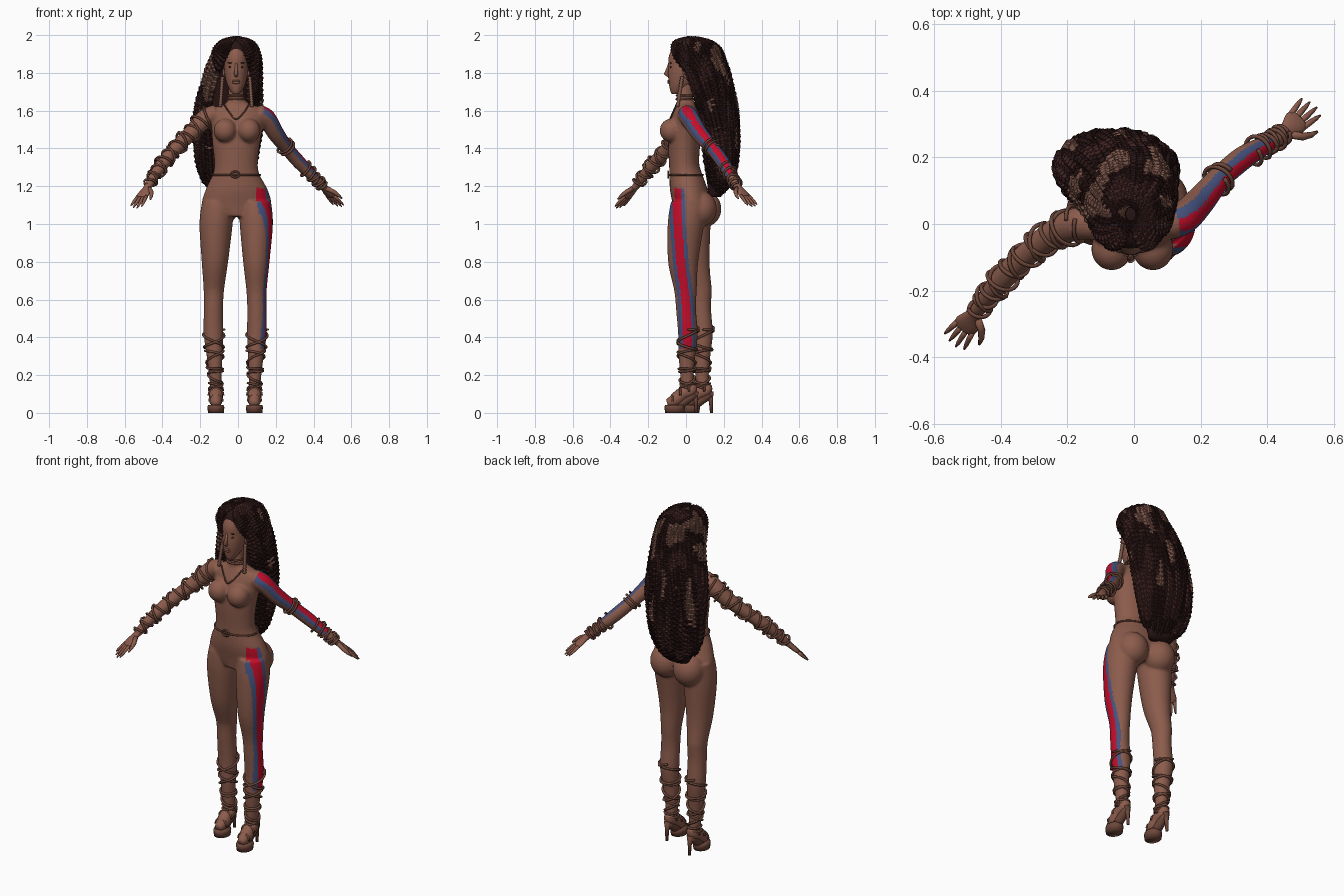
import bpy, bmesh, math, random
from math import sin, cos, pi
from mathutils import Vector, noise

random.seed(4)
if "Cube" in bpy.data.objects:
    bpy.data.objects.remove(bpy.data.objects["Cube"])


def material(name, rgb):
    m = bpy.data.materials.new(name)
    m.use_nodes = True
    m.diffuse_color = (*rgb, 1)
    m.node_tree.nodes["Principled BSDF"].inputs["Base Color"].default_value = (*rgb, 1)
    return m


SKIN = material("warm brown", (.26, .107, .072))
RED = material("crimson", (.55, .004, .022))
BLUE = material("slate blue", (.06, .085, .21))
CORD = material("cord brown", (.15, .062, .042))
HAIR = material("darkest brown", (.022, .007, .007))
HAIR2 = material("dark auburn", (.05, .017, .016))
HAIR3 = material("hair highlight", (.2, .09, .065))
DARK = material("lash brown", (.04, .018, .014))


def spline(keys, n):
    """Smooth samples through keys of any width."""
    out = []
    for i in range(len(keys) - 1):
        p = [keys[max(0, min(len(keys) - 1, i + j))] for j in (-1, 0, 1, 2)]
        for s in range(n):
            t = s / n
            out.append([b + .5 * t * (c - a + t * (2*a - 5*b + 4*c - d + t * (3*(b - c) + d - a)))
                        for a, b, c, d in zip(*p)])
    return out + [list(keys[-1])]


def add_rings(bm, rings, mat=lambda c: 0):
    vs = [[bm.verts.new(p) for p in r] for r in rings]
    n = len(vs[0])
    for a, b in zip(vs, vs[1:]):
        index = mat((a[0].co + b[n // 2].co) / 2)
        for i in range(n):
            bm.faces.new((a[i], a[(i + 1) % n], b[(i + 1) % n], b[i])).material_index = index
    bm.faces.new(vs[0][::-1])
    bm.faces.new(vs[-1])


def ellipses(keys, sides=28, grow=0):
    """Level rings from x, y, z, rx, ry."""
    return [[Vector((x + (rx + grow) * cos(2*pi*i/sides), y + (ry + grow) * sin(2*pi*i/sides), z))
             for i in range(sides)] for x, y, z, rx, ry in keys]


def frames(pts):
    u, out = Vector((.31, .17, .93)), []
    for i in range(len(pts)):
        t = (pts[min(i + 1, len(pts) - 1)] - pts[max(i - 1, 0)]).normalized()
        u = (u - t * u.dot(t)).normalized()
        out.append((u, t.cross(u)))
    return out


def add_tube(bm, pts, radii, sides=8, mat=lambda c: 0):
    rings = [[p + r * (u * cos(2*pi*i/sides) + v * sin(2*pi*i/sides)) for i in range(sides)]
             for p, r, (u, v) in zip(pts, radii, frames(pts))]
    add_rings(bm, rings, mat)


def add_ball(bm, centre, size):
    made = bmesh.ops.create_uvsphere(bm, u_segments=20, v_segments=12, radius=1)["verts"]
    for v in made:
        v.co = Vector([c + s * k for c, s, k in zip(centre, size, v.co)])


def finish(name, bm, mats, smooth=True):
    bmesh.ops.recalc_face_normals(bm, faces=bm.faces)
    me = bpy.data.meshes.new(name)
    bm.to_mesh(me)
    bm.free()
    for m in mats:
        me.materials.append(m)
    ob = bpy.data.objects.new(name, me)
    bpy.context.collection.objects.link(ob)
    for p in me.polygons:
        p.use_smooth = smooth
    return ob


def cord(name, pts, r, closed=False, mat=CORD):
    bm = bmesh.new()
    pts = [Vector(p) for p in pts]
    add_tube(bm, pts, [r] * len(pts), 6)
    return finish(name, bm, [mat])


# Limb and torso sections
torso = spline([(0, .02, 1.04, .1, .08), (-.007, .03, 1.1, .18, .1), (-.007, .015, 1.18, .165, .1),
                (-.01, 0, 1.26, .125, .088), (-.01, -.01, 1.32, .115, .08), (-.01, -.01, 1.42, .125, .085),
                (-.005, -.005, 1.5, .135, .085), (0, 0, 1.57, .14, .075), (0, 0, 1.615, .12, .055),
                (-.005, 0, 1.64, .06, .046), (-.01, -.005, 1.68, .042, .042), (-.01, 0, 1.75, .04, .042)], 5)
left_leg = spline([(.09, .02, 1.12, .085, .1), (.097, 0, 1, .088, .097), (.097, -.015, .8, .07, .08),
                   (.098, -.003, .65, .054, .06), (.1, 0, .55, .051, .053), (.1, .01, .42, .052, .052),
                   (.094, .005, .3, .042, .044), (.09, .005, .2, .034, .036), (.087, .01, .13, .03, .034)], 6)
right_leg = []
for x, y, z, rx, ry in left_leg:
    back = min(1, max(0, (1.1 - z) / .45))
    right_leg.append([-x - .016 - .014 * back, y + .02 + .06 * back, z, rx, ry])
left_arm = spline([(.1, 0, 1.585, .05), (.15, .02, 1.56, .05), (.2, .07, 1.48, .045), (.26, .14, 1.4, .037),
                   (.33, .2, 1.32, .036), (.4, .24, 1.25, .028), (.45, .27, 1.2, .022)], 8)
right_arm = spline([(-.11, 0, 1.585, .05), (-.17, 0, 1.56, .05), (-.24, -.03, 1.49, .043),
                    (-.32, -.09, 1.41, .036), (-.39, -.16, 1.33, .036), (-.44, -.22, 1.26, .028),
                    (-.475, -.265, 1.2, .022)], 8)

# Body: overlapping masses fused into one skin
bm = bmesh.new()
for part in (torso, left_leg, right_leg):
    add_rings(bm, ellipses(part))
for arm in (left_arm, right_arm):
    add_tube(bm, [Vector(k[:3]) for k in arm], [k[3] for k in arm], 20)
for s in (-1, 1):
    add_ball(bm, (s * .062 - .005, -.075, 1.495), (.062, .065, .064))
    add_ball(bm, (s * .083 - .008, .088 - s * .012, 1.08), (.088, .088, .095))
rough = finish("body_rough", bm, [SKIN])
mod = rough.modifiers.new("fuse", "REMESH")
mod.mode, mod.voxel_size = "VOXEL", .007
mod = rough.modifiers.new("soften", "SMOOTH")
mod.factor, mod.iterations = .5, 8
mesh = bpy.data.meshes.new_from_object(rough.evaluated_get(bpy.context.evaluated_depsgraph_get()))
body = bpy.data.objects.new("body", mesh)
bpy.context.collection.objects.link(body)
bpy.data.objects.remove(rough)
mesh.materials.clear()
for m in (SKIN, RED, BLUE):
    mesh.materials.append(m)

# Painted stripes down the left arm and left leg
line = spline([(1.19, -.05), (1, -.043), (.8, -.028), (.6, -.002), (.34, .008)], 6)
arm_pts = [Vector(k[:3]) for k in left_arm]
outward = Vector((.7, -.15, .7)).normalized()
for p in mesh.polygons:
    p.use_smooth = True
    c = p.center
    if .34 < c.z < 1.19 and c.x > .095 and p.normal.x > .15:
        d = abs(c.y - min(line, key=lambda k: abs(k[0] - c.z))[1])
        p.material_index = 1 if d < .023 else 2 if d < .042 else 0
    elif c.x > .11 and c.z > 1.2:
        i = min(range(len(arm_pts)), key=lambda k: (arm_pts[k] - c).length)
        if 3 < i < 41:
            a = (c - arm_pts[i]).angle(outward)
            p.material_index = 1 if a < .5 else 2 if a < 1.15 else 0

# Head and face
bm = bmesh.new()
add_rings(bm, ellipses(spline([(-.01, -.055, 1.688, .016, .02), (-.01, -.047, 1.705, .03, .036),
                               (-.01, -.03, 1.74, .048, .06), (-.01, -.015, 1.79, .06, .08),
                               (-.01, -.005, 1.84, .064, .088), (-.01, 0, 1.89, .064, .09),
                               (-.01, .01, 1.94, .05, .075), (-.01, .01, 1.97, .02, .03)], 5)))
add_tube(bm, [Vector((-.01, y, z)) for y, z in ((-.088, 1.85), (-.097, 1.82), (-.106, 1.795), (-.09, 1.783))],
         [.006, .008, .012, .008], 10)
for z, r in ((1.758, .006), (1.749, .007)):
    add_ball(bm, (-.01, -.09, z), (.022, .009, r))
for s in (-1, 1):
    add_ball(bm, (-.01 + s * .064, 0, 1.8), (.008, .016, .028))
finish("head", bm, [SKIN])
bm = bmesh.new()
for s in (-1, 1):
    add_ball(bm, (-.01 + s * .027, -.08, 1.831), (.013, .006, .005))
    add_ball(bm, (-.01 + s * .028, -.081, 1.853), (.017, .006, .003))
finish("eyes_and_brows", bm, [DARK])

# Hands
for side, arm in (("left", left_arm), ("right", right_arm)):
    bm = bmesh.new()
    wrist = Vector(arm[-1][:3])
    tip = Vector((.545, .365, 1.085)) if side == "left" else Vector((-.545, -.36, 1.085))
    d = (tip - wrist).normalized()
    across = d.cross(Vector((0, 0, 1))).normalized()
    across *= -1 if across.y > 0 else 1
    n = d.cross(across)
    rings = []
    for t, w, h in spline([(-.015, .02, .02), (.02, .025, .016), (.06, .037, .014), (.085, .034, .011)], 4):
        rings.append([wrist + d * t + across * w * cos(k * pi / 8) + n * h * sin(k * pi / 8) for k in range(16)])
    add_rings(bm, rings)
    for k in range(4):
        off = (1.5 - k) * .018
        base = wrist + d * .075 + across * off
        way = (d + across * off * 5).normalized()
        size = .095 - .012 * abs(k - 1.3)
        add_tube(bm, [base + way * size * t for t in (0, .4, .75, 1)], [.0095, .0088, .007, .003], 8)
    add_tube(bm, [wrist + d * a + across * b for a, b in ((.015, .012), (.045, .045), (.075, .06), (.1, .066))],
             [.013, .012, .009, .004], 8)
    finish(side + "_hand", bm, [SKIN])

# Feet in platform heels
for side, leg in (("left", left_leg), ("right", right_leg)):
    x, y = leg[-1][0], leg[-1][1] - .01
    bm = bmesh.new()
    path = spline([(.035, .15, .022), (.025, .12, .034), (-.02, .1, .036), (-.06, .066, .036), (-.1, .052, .02)], 4)
    add_tube(bm, [Vector((x, y + a, z)) for a, z, r in path], [r for a, z, r in path], 14)
    finish(side + "_foot", bm, [SKIN])
    bm = bmesh.new()
    add_rings(bm, ellipses([(x, y - .06, 0, .042, .05), (x, y - .06, .03, .045, .055),
                            (x, y - .06, .042, .041, .05)], 20))
    add_tube(bm, [Vector((x, y + a, z)) for a, z in ((-.05, .03), (-.01, .062), (.03, .09), (.05, .1))],
             [.028, .026, .026, .02], 10)
    add_tube(bm, [Vector((x, y + a, z)) for a, z in ((.045, .11), (.052, .06), (.055, 0))], [.021, .011, .008], 10)
    finish(side + "_shoe", bm, [CORD])
    # Straps across the foot and winding up the calf
    for k, (a, z, r) in enumerate(path[5:14:4]):
        cord(f"{side}_foot_strap_{k}", [(x + (r + .003) * cos(t * pi / 8), y + a, z + (r + .003) * sin(t * pi / 8))
                                        for t in range(9)], .006)
    part = [k for k in leg if k[2] < .45]
    for turn, (count, phase) in enumerate(((5, 0), (4, 2))):
        pts = []
        for i in range(121):
            f = i / 120 * (len(part) - 1)
            k = part[int(f)]
            j = part[min(int(f) + 1, len(part) - 1)]
            cx, cy, z, rx, ry = [p + (q - p) * (f % 1) for p, q in zip(k, j)]
            a = (1 - 2 * turn) * i / 120 * count * 2 * pi + phase
            pts.append((cx + (rx + .005) * cos(a), cy + (ry + .005) * sin(a), z + .015 * sin(a * .7)))
        cord(f"{side}_calf_wrap_{turn}", pts, .0065)

# Cords winding around the arms
for name, arm, lo, hi, count in (("right_arm_wrap", right_arm, 8, 46, 9), ("right_arm_cross_wrap", right_arm, 6, 47, -6),
                                 ("left_arm_wrap", left_arm, 34, 47, 4), ("left_forearm_wrap", left_arm, 38, 48, -3),
                                 ("left_elbow_band", left_arm, 22, 25, 2)):
    pts = [Vector(k[:3]) for k in arm]
    fr, out, steps = frames(pts), [], 24 * abs(count)
    for i in range(steps + 1):
        f = lo + (hi - lo) * i / steps
        k = min(int(f), len(pts) - 2)
        a = 2 * pi * count * i / steps
        r = arm[k][3] + .006 + .003 * sin(a * .37)
        out.append(pts[k].lerp(pts[k + 1], f - k) + r * (fr[k][0] * cos(a) + fr[k][1] * sin(a)))
    cord(name, out, .0065)

# Belt, choker, necklace and earrings
for name, z, r, grow in (("belt", 1.265, .005, .003), ("choker_low", 1.66, .006, .004), ("choker_high", 1.675, .005, .003)):
    near = min(torso, key=lambda k: abs(k[2] - z))
    ring = ellipses([near], 40, grow)[0]
    cord(name, ring + ring[:1], r)
cord("belt_knot", [(-.015 + .022 * cos(t * pi / 10), -.094, 1.262 + .016 * sin(t * pi / 10)) for t in range(21)], .005)
cord("necklace", spline([(-.075, -.05, 1.635), (-.045, -.07, 1.59), (-.01, -.085, 1.555),
                         (.03, -.07, 1.59), (.06, -.05, 1.635)], 6), .004)
for side, s in (("left", 1), ("right", -1)):
    bm = bmesh.new()
    pts = [Vector((-.01 + s * (.072 + .012 * t / 24), -.02 - .025 * t / 24, 1.78 - .16 * t / 24)) for t in range(25)]
    add_tube(bm, pts, [.007 + .005 * (t % 2) for t in range(25)], 7)
    finish(side + "_earring", bm, [HAIR3])

# Hair: inner volume covered with knotted strands
hull = spline([(-.01, .03, 1.985, .015, .02), (-.01, .035, 1.965, .075, .09), (-.01, .045, 1.93, .105, .125),
               (-.012, .06, 1.88, .118, .13), (-.025, .105, 1.8, .138, .115), (-.04, .135, 1.7, .153, .11),
               (-.05, .155, 1.6, .165, .105), (-.055, .17, 1.5, .168, .098), (-.06, .178, 1.4, .158, .092),
               (-.06, .175, 1.3, .14, .08), (-.058, .165, 1.21, .11, .055), (-.05, .15, 1.14, .07, .035)], 11)
bm = bmesh.new()
add_rings(bm, ellipses([(x, y, z, rx * .95, ry * .95) for x, y, z, rx, ry in hull[::3]], 32))
finish("hair_volume", bm, [HAIR])


def hair_colour(c):
    streak = noise.noise(Vector((c.x * 16, c.y * 16, c.z * 3.5)))
    return 2 if streak > .3 and c.z > 1.4 else 1 if streak < -.12 else 0


bm = bmesh.new()
STRANDS = 60
for k in range(STRANDS):
    around = (-1 + 2 * (k + .5) / STRANDS) * 2.5
    stop = len(hull) - int(3 + random.random() * 9 + 1.5 * around * around)
    wave, pts, radii = random.random() * 6, [], []
    for i, (x, y, z, rx, ry) in enumerate(hull[:stop]):
        a = around * (1 + .22 * max(0, 1 - i / 40)) + .05 * sin(i * .12 + wave)
        out = 1 + .035 * sin(i * .17 + wave * 2)
        pts.append(Vector((x + rx * out * sin(a), y + ry * out * cos(a), z)))
        radii.append((.008 + .008 * min(1, i / 30)) * (.85, 1.3, 1.05)[(i + k) % 3] * min(1, (stop - i) / 6))
    add_tube(bm, pts, radii, 6, hair_colour)
finish("hair_strands", bm, [HAIR, HAIR2, HAIR3], False)
